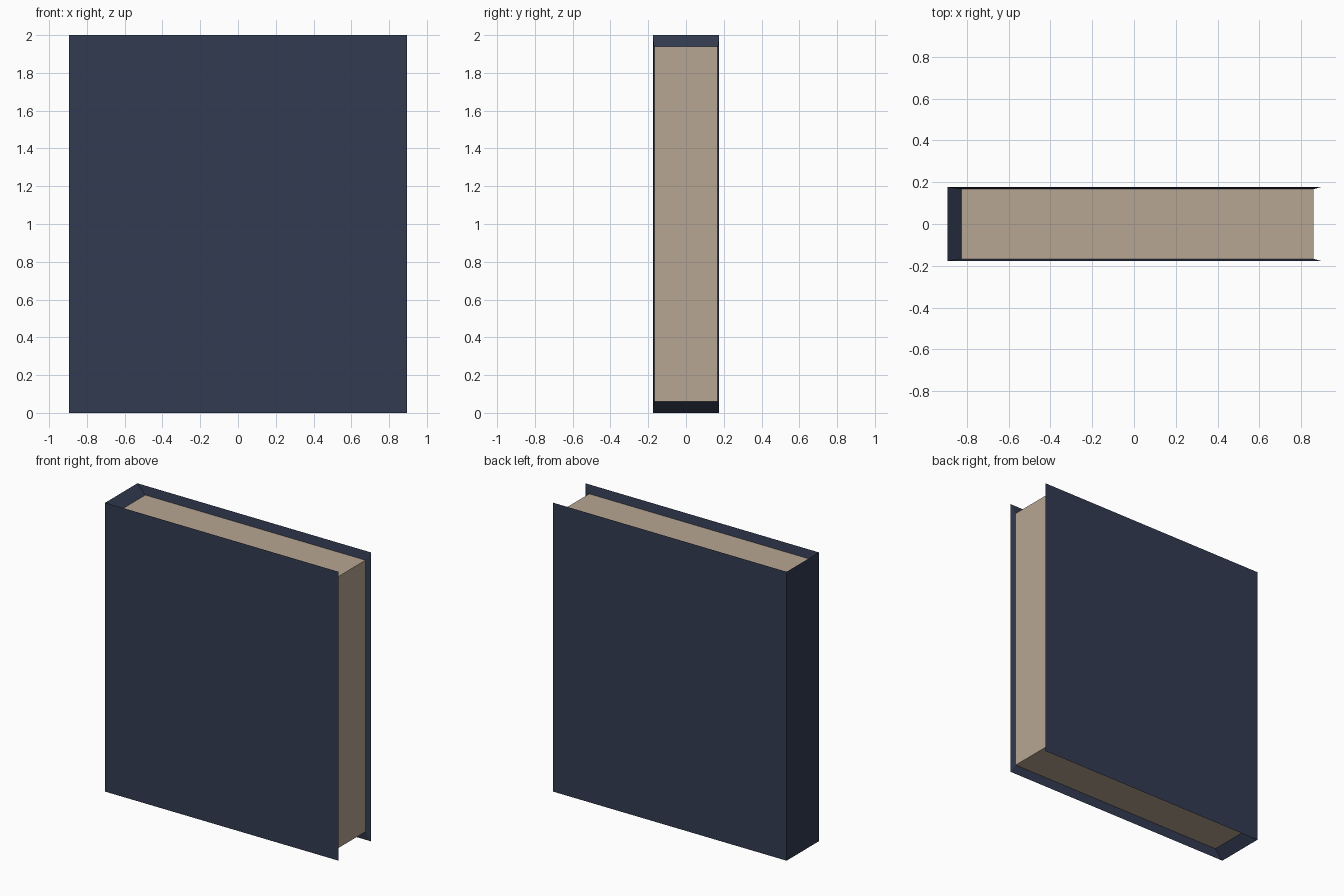
import bpy, bmesh

if "Cube" in bpy.data.objects:
    bpy.data.objects.remove(bpy.data.objects["Cube"])

# Outer cover extents and inner page-block extents: (min, max) per axis
OUT = ((-0.894, 0.894), (-0.176, 0.176), (0.0, 2.0))
INN = ((-0.827, 0.859), (-0.167, 0.167), (0.06, 1.94))


def material(name, rgb):
    m = bpy.data.materials.new(name)
    m.diffuse_color = (*rgb, 1.0)
    m.use_nodes = True
    m.node_tree.nodes["Principled BSDF"].inputs["Base Color"].default_value = m.diffuse_color
    return m


def add_object(name, bm, mat, helpers=()):
    bmesh.ops.recalc_face_normals(bm, faces=bm.faces[:])
    # helper faces only close the solid while normals are computed
    if helpers:
        bmesh.ops.delete(bm, geom=list(helpers), context='FACES')
    me = bpy.data.meshes.new(name)
    bm.to_mesh(me)
    bm.free()
    me.materials.append(mat)
    ob = bpy.data.objects.new(name, me)
    bpy.context.scene.collection.objects.link(ob)


def corners(bm, ext):
    return {(i, j, k): bm.verts.new((ext[0][i], ext[1][j], ext[2][k]))
            for i in (0, 1) for j in (0, 1) for k in (0, 1)}


def side(axis, s):
    """Corner keys around one side of a box."""
    keys = []
    for a, b in ((0, 0), (1, 0), (1, 1), (0, 1)):
        k = [a, b]
        k.insert(axis, s)
        keys.append(tuple(k))
    return keys


navy = material("navy cover", (0.032, 0.044, 0.082))
paper = material("aged paper", (0.474, 0.381, 0.287))

# Cover: front, back and spine panels with bevelled rims running in to the pages
bm = bmesh.new()
o, n = corners(bm, OUT), corners(bm, INN)
panels = [side(1, 0), side(1, 1), side(0, 0)]
edge_use = {}
inner = []
for p in panels:
    bm.faces.new([o[k] for k in p])
    inner.append(bm.faces.new([n[k] for k in p]))
    for a, b in zip(p, p[1:] + p[:1]):
        edge_use.setdefault(frozenset((a, b)), []).append((a, b))
for use in edge_use.values():
    if len(use) == 1:  # free edge of the folded cover
        a, b = use[0]
        bm.faces.new((o[a], o[b], n[b], n[a]))
add_object("book_cover", bm, navy, inner)

# Page block
bm = bmesh.new()
v = corners(bm, INN)
for axis in range(3):
    for s in (0, 1):
        bm.faces.new([v[k] for k in side(axis, s)])
add_object("page_block", bm, paper)
